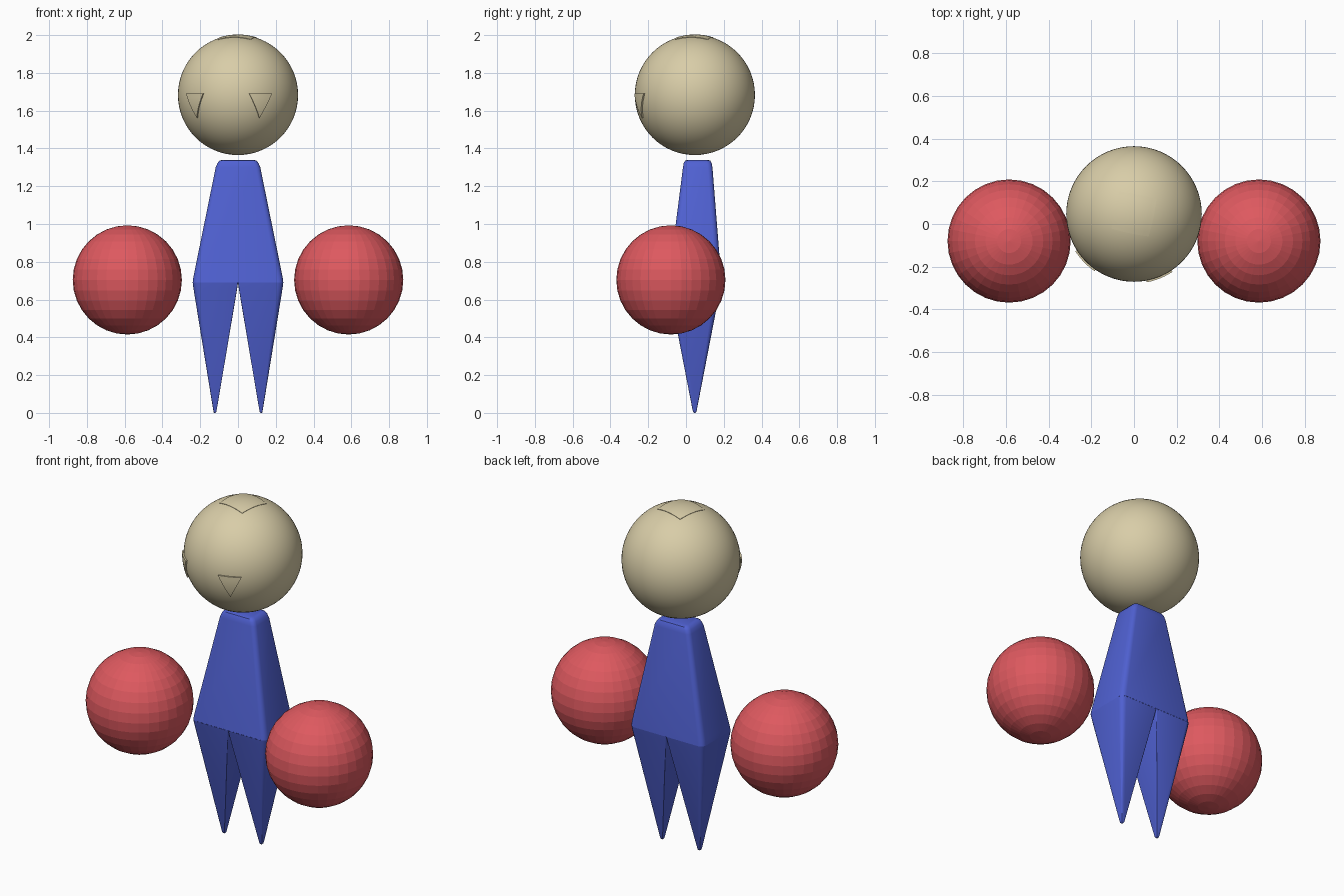
import bpy, bmesh, math
from mathutils import Vector

if "Cube" in bpy.data.objects:
    bpy.data.objects.remove(bpy.data.objects["Cube"])

HEAD_C = Vector((0, 0.047, 1.683))
HEAD_R = 0.318
TURN = math.radians(-12)          # the head looks slightly to one side


def material(name, rgb):
    m = bpy.data.materials.new(name)
    m.diffuse_color = (*rgb, 1)
    m.use_nodes = True
    m.node_tree.nodes["Principled BSDF"].inputs["Base Color"].default_value = m.diffuse_color
    return m


TAN = material("tan", (0.69, 0.61, 0.39))
BLUE = material("blue", (0.08, 0.12, 0.65))
RED = material("red", (0.73, 0.10, 0.115))


def make(name, bm, mat, smooth=True):
    bmesh.ops.recalc_face_normals(bm, faces=bm.faces)
    me = bpy.data.meshes.new(name)
    bm.to_mesh(me)
    bm.free()
    me.materials.append(mat)
    ob = bpy.data.objects.new(name, me)
    bpy.context.collection.objects.link(ob)
    if smooth:
        bpy.ops.object.select_all(action='DESELECT')
        ob.select_set(True)
        bpy.context.view_layer.objects.active = ob
        bpy.ops.object.shade_smooth_by_angle(angle=math.radians(35))
    return ob


def sphere(name, centre, r, mat, u, v, smooth):
    bm = bmesh.new()
    bmesh.ops.create_uvsphere(bm, u_segments=u, v_segments=v, radius=r)
    ob = make(name, bm, mat, smooth)
    ob.location = centre
    return ob


def ring(bm, cx, cy, z, hx, hy, r_out, r_in, side=1, n=3):
    """Rounded rectangle; r_out rounds the outer corners, r_in the inner."""
    verts = []
    for k, (sx, sy) in enumerate(((1, 1), (-1, 1), (-1, -1), (1, -1))):
        r = r_out if sx > 0 else r_in
        for i in range(n + 1):
            a = math.pi / 2 * (k + i / n)
            x = cx + sx * (hx - r) + r * math.cos(a)
            y = cy + sy * (hy - r) + r * math.sin(a)
            verts.append(bm.verts.new((side * x, y, z)))
    return verts


def loft(bm, rings):
    for a, b in zip(rings, rings[1:]):
        n = len(a)
        for i in range(n):
            j = (i + 1) % n
            bm.faces.new((a[i], a[j], b[j], b[i]))
    bm.faces.new(rings[-1])


# Body: tapered torso with two pointed legs
bm = bmesh.new()
torso = [(0.690, 0.047, 0.240, 0.141, 0.030), (0.720, 0.048, 0.236, 0.138, 0.030),
         (1.300, 0.062, 0.118, 0.078, 0.025), (1.322, 0.062, 0.109, 0.074, 0.025),
         (1.335, 0.062, 0.098, 0.067, 0.022), (1.340, 0.062, 0.082, 0.053, 0.018)]
loft(bm, [ring(bm, 0, cy, z, hx, hy, r, r) for z, cy, hx, hy, r in torso])
leg = [(0.690, 0.120, 0.120, 0.141), (0.660, 0.120, 0.116, 0.136),
       (0.014, 0.122, 0.009, 0.011), (0.004, 0.122, 0.007, 0.008),
       (0.000, 0.122, 0.003, 0.004)]
for side in (1, -1):
    loft(bm, [ring(bm, cx, 0.046, z, hx, hy, hx * 0.25, hx * 0.04, side)
              for z, cx, hx, hy in leg])
make("body", bm, BLUE)

# Head and floating hands
sphere("head", HEAD_C, HEAD_R, TAN, 64, 32, True)
for side, name in ((-1, "left_hand"), (1, "right_hand")):
    sphere(name, (side * 0.586, -0.08, 0.704), 0.289, RED, 32, 16, False)


def plate(name, point, rows, r_top):
    """Thin curved plate over the head; point(u, v) gives a direction."""
    bm = bmesh.new()
    grid = [[bm.verts.new(point(u / rows, v / rows).normalized() * r_top)
             for u in range(rows + 1)] for v in range(rows + 1)]
    for v in range(rows):
        for u in range(rows):
            bm.faces.new((grid[v][u], grid[v][u + 1],
                          grid[v + 1][u + 1], grid[v + 1][u]))
    bmesh.ops.remove_doubles(bm, verts=bm.verts, dist=1e-5)
    # rim down to the head surface
    edges = [e for e in bm.edges if e.is_boundary]
    new = bmesh.ops.extrude_edge_only(bm, edges=edges)["geom"]
    for g in new:
        if isinstance(g, bmesh.types.BMVert):
            g.co = g.co.normalized() * (HEAD_R - 0.001)
    ob = make(name, bm, TAN)
    ob.location = HEAD_C
    ob.rotation_euler.z = TURN


# Square crown plate
plate("crown_plate",
      lambda u, v: Vector((0.184 * (u - 0.5), 0.184 * (v - 0.5), 0.305)), 8, 0.3205)


# Triangular eyes pointing down
def eye_point(side):
    def point(u, v):
        az = math.radians(side * 34.1 + 11.5 * (2 * u - 1) * (1 - v))
        z = 0.008 - 0.130 * v
        h = math.sqrt(0.325 ** 2 - z * z)
        return Vector((h * math.sin(az), -h * math.cos(az), z))
    return point


for side, name in ((-1, "left_eye"), (1, "right_eye")):
    plate(name, eye_point(side), 6, 0.326)
